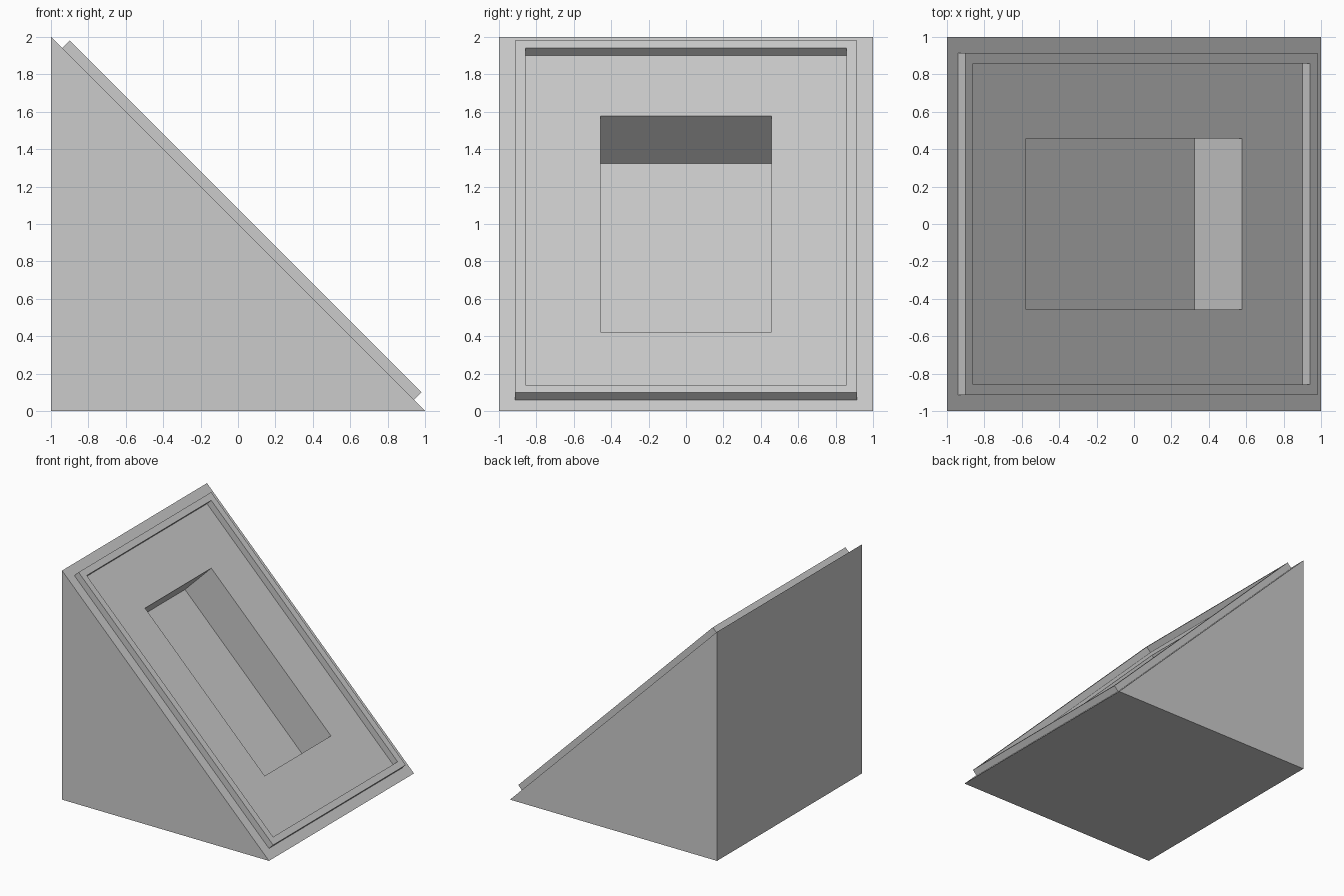
import bpy
import bmesh
from mathutils import Vector

cube = bpy.data.objects.get("Cube")
if cube:
    bpy.data.objects.remove(cube, do_unlink=True)

RIM_MARGIN = 0.085      # slope edge to rim
RIM_WIDTH = 0.056
RIM_HEIGHT = 0.057
RECESS_HALF_LENGTH = 0.817
RECESS_HALF_WIDTH = 0.457
RECESS_DEPTH = 0.36

normal = Vector((1, 0, 1)).normalized()
downhill = Vector((1, 0, -1)).normalized()
across = Vector((0, 1, 0))
centre = Vector((0, 0, 1))

grey = bpy.data.materials.new("plain grey")
grey.use_nodes = True
colour = (0.6, 0.6, 0.6, 1)
grey.diffuse_color = colour
grey.node_tree.nodes["Principled BSDF"].inputs["Base Color"].default_value = colour


def inset(bm, face, width):
    """Inset a face evenly and return the border faces."""
    return bmesh.ops.inset_individual(bm, faces=[face], thickness=width,
                                      use_even_offset=True)["faces"]


def push(bm, faces, offset):
    """Extrude a group of faces by an offset vector."""
    result = bmesh.ops.extrude_face_region(bm, geom=faces)["geom"]
    verts = [v for v in result if isinstance(v, bmesh.types.BMVert)]
    bmesh.ops.delete(bm, geom=[f for f in faces if f.is_valid], context='FACES')
    bmesh.ops.translate(bm, verts=verts, vec=offset)


# Triangular block
bm = bmesh.new()
profile = [bm.verts.new(p) for p in ((-1, -1, 0), (1, -1, 0), (-1, -1, 2))]
side = bm.faces.new(profile)
sweep = bmesh.ops.extrude_face_region(bm, geom=[side], use_keep_orig=True)["geom"]
bmesh.ops.translate(bm, vec=(0, 2, 0),
                    verts=[v for v in sweep if isinstance(v, bmesh.types.BMVert)])
bmesh.ops.recalc_face_normals(bm, faces=bm.faces)
panel = max(bm.faces, key=lambda f: f.normal.dot(normal))

# Rim and recess outlines on the slope
inset(bm, panel, RIM_MARGIN)
rim = inset(bm, panel, RIM_WIDTH)
inset(bm, panel, 0.4)
for v in panel.verts:
    along = 1 if (v.co - centre).dot(downhill) > 0 else -1
    aside = 1 if v.co.y > 0 else -1
    v.co = (centre + downhill * along * RECESS_HALF_LENGTH
            + across * aside * RECESS_HALF_WIDTH)

# Raised rim and sunken recess
push(bm, rim, normal * RIM_HEIGHT)
push(bm, [panel], normal * -RECESS_DEPTH)
bmesh.ops.recalc_face_normals(bm, faces=bm.faces)

mesh = bpy.data.meshes.new("wedge_block")
bm.to_mesh(mesh)
bm.free()
mesh.materials.append(grey)
block = bpy.data.objects.new("wedge_block", mesh)
bpy.context.collection.objects.link(block)
